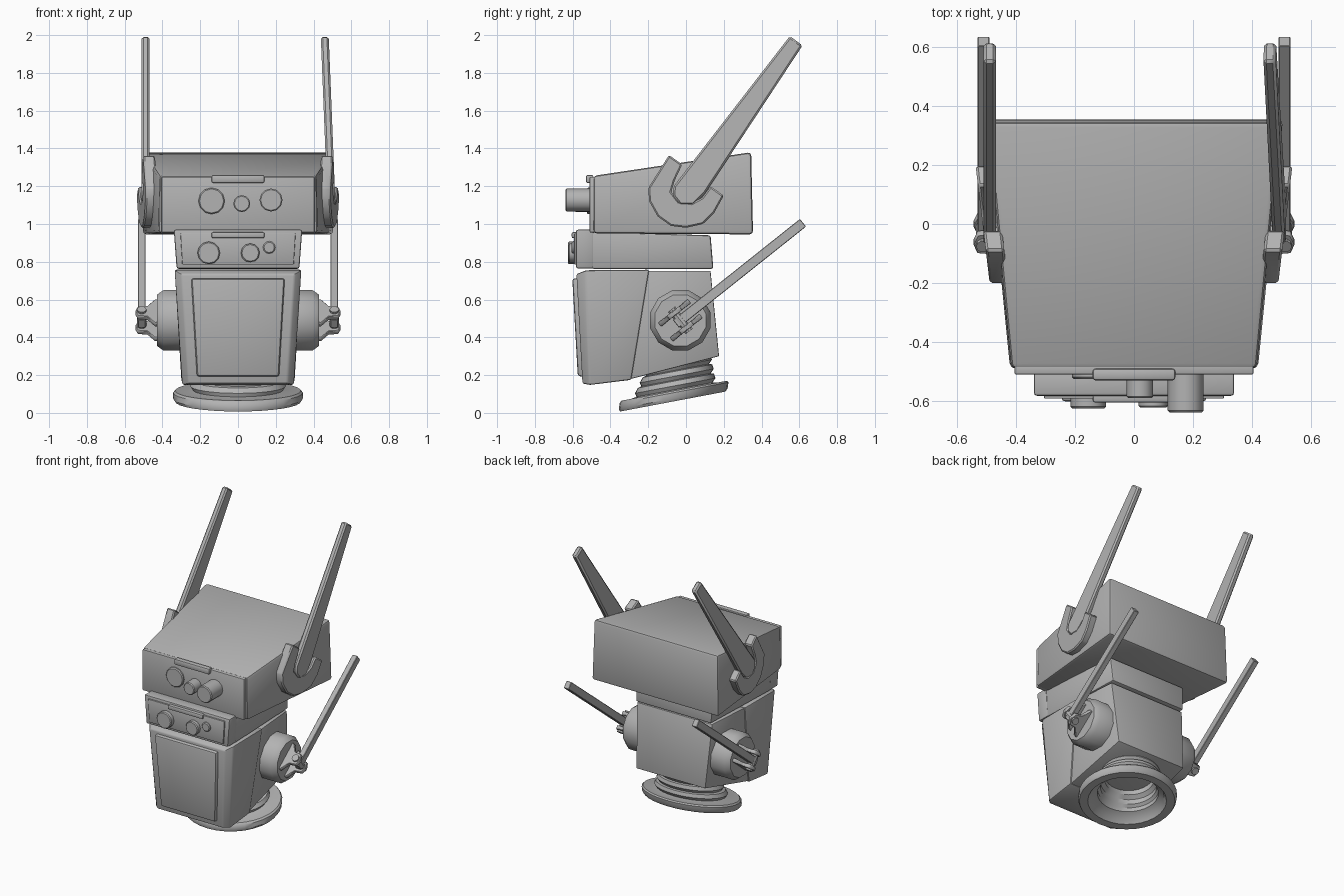
import bpy, bmesh
from math import radians, pi, cos, sin
from mathutils import Matrix

cube = bpy.data.objects.get("Cube")
if cube:
    bpy.data.objects.remove(cube, do_unlink=True)

grey = bpy.data.materials.new("plain_grey")
grey.use_nodes = True
COLOUR = (0.45, 0.45, 0.45, 1)
grey.diffuse_color = COLOUR
grey.node_tree.nodes["Principled BSDF"].inputs["Base Color"].default_value = COLOUR
parts = []

MIRROR = {1: Matrix.Identity(4), -1: Matrix.Scale(-1, 4, (1, 0, 0))}
SIDE_PLANE = Matrix(((0, 0, 1, 0), (1, 0, 0, 0), (0, 1, 0, 0), (0, 0, 0, 1)))
FORWARD = Matrix.Rotation(pi / 2, 4, 'X')
SIDEWAYS = Matrix.Rotation(pi / 2, 4, 'Y')


def finish(name, bm, matrix=None, bevel=0.0, segments=2):
    if matrix:
        bm.transform(matrix)
    bmesh.ops.recalc_face_normals(bm, faces=bm.faces[:])
    if bevel:
        edges = [e for e in bm.edges if e.is_manifold and e.calc_face_angle(0) > 0.5]
        bmesh.ops.bevel(bm, geom=edges, offset=bevel, segments=segments,
                        profile=0.5, affect='EDGES', clamp_overlap=True)
    mesh = bpy.data.meshes.new(name)
    bm.to_mesh(mesh)
    bm.free()
    mesh.materials.append(grey)
    ob = bpy.data.objects.new(name, mesh)
    bpy.context.scene.collection.objects.link(ob)
    parts.append(ob)


def skin(bm, rings, cap=True, loop=False):
    n = len(rings[0])
    pairs = list(zip(rings, rings[1:])) + ([(rings[-1], rings[0])] if loop else [])
    for a, b in pairs:
        for i in range(n):
            j = (i + 1) % n
            bm.faces.new((a[i], a[j], b[j], b[i]))
    if cap and not loop:
        bm.faces.new(rings[0])
        bm.faces.new(rings[-1])


def loft(name, sections, bevel=0.015):
    """Box from sections: bottom y, top y, bottom half width, top half width, z0, z1."""
    bm = bmesh.new()
    rings = [[bm.verts.new(p) for p in ((-wb, yb, z0), (wb, yb, z0), (wt, yt, z1), (-wt, yt, z1))]
             for yb, yt, wb, wt, z0, z1 in sections]
    skin(bm, rings)
    finish(name, bm, bevel=bevel)


def prism(name, outline, lo, hi, matrix, bevel=0.008):
    bm = bmesh.new()
    skin(bm, [[bm.verts.new((a, b, c)) for a, b in outline] for c in (lo, hi)])
    finish(name, bm, matrix, bevel, 1)


def lathe(name, profile, matrix, sides=12, loop=False):
    bm = bmesh.new()
    rings = [[bm.verts.new((r * cos(2 * pi * i / sides), r * sin(2 * pi * i / sides), h))
              for i in range(sides)] for r, h in profile]
    skin(bm, rings, loop=loop)
    finish(name, bm, matrix)


def dial(name, x, z, r, back, front):
    length = back - front
    lathe(name, [(r, 0), (r, length - 0.006), (r - 0.006, length)],
          Matrix.Translation((x, back, z)) @ FORWARD, 12)


# Upper head and its front panel
loft("upper_head", [(-0.49, -0.49, 0.42, 0.415, 0.95, 1.255),
                    (0.355, 0.345, 0.505, 0.495, 0.945, 1.38)], 0.018)
loft("upper_panel", [(-0.51, -0.51, 0.405, 0.405, 0.955, 1.25),
                     (-0.47, -0.47, 0.405, 0.405, 0.955, 1.25)], 0.006)
loft("upper_panel_bar", [(-0.53, -0.53, 0.14, 0.14, 1.217, 1.26),
                         (-0.49, -0.49, 0.14, 0.14, 1.217, 1.26)], 0.01)
dial("upper_wide_dial", -0.14, 1.122, 0.07, -0.49, -0.525)
dial("upper_small_dial", 0.02, 1.108, 0.045, -0.49, -0.59)
dial("upper_long_dial", 0.175, 1.127, 0.061, -0.49, -0.638)

# Middle band and its front panel
loft("middle_band", [(-0.5, -0.5, 0.325, 0.335, 0.762, 0.96),
                     (0.145, 0.13, 0.30, 0.31, 0.762, 0.94)], 0.012)
loft("middle_front", [(-0.582, -0.582, 0.325, 0.34, 0.765, 0.97),
                      (-0.49, -0.49, 0.325, 0.34, 0.765, 0.97)], 0.01)
loft("middle_panel", [(-0.592, -0.592, 0.295, 0.305, 0.785, 0.95),
                      (-0.57, -0.57, 0.295, 0.305, 0.785, 0.95)], 0.004)
loft("middle_panel_bar", [(-0.605, -0.605, 0.14, 0.14, 0.925, 0.957),
                          (-0.57, -0.57, 0.14, 0.14, 0.925, 0.957)], 0.008)
dial("middle_left_dial", -0.155, 0.847, 0.06, -0.58, -0.625)
dial("middle_centre_dial", 0.065, 0.847, 0.05, -0.58, -0.622)
dial("middle_small_dial", 0.165, 0.876, 0.033, -0.58, -0.605)

# Jaw: thicker front shell, slimmer rear, raised face plate
loft("jaw_front", [(-0.548, -0.58, 0.26, 0.30, 0.155, 0.735),
                   (-0.51, -0.53, 0.295, 0.335, 0.148, 0.755),
                   (-0.29, -0.195, 0.30, 0.335, 0.175, 0.758)], 0.01)
loft("jaw_rear", [(-0.31, -0.215, 0.292, 0.327, 0.175, 0.752),
                  (0.175, 0.13, 0.275, 0.30, 0.30, 0.752)], 0.006)
loft("jaw_plate", [(-0.573, -0.602, 0.215, 0.245, 0.195, 0.71),
                   (-0.53, -0.56, 0.22, 0.25, 0.19, 0.715)], 0.012)

# Hollow ribbed neck with a tilted oval foot
lean = Matrix.Identity(4)
lean[1][2] = 0.35
neck_frame = (Matrix.Translation((0, -0.07, 0.06)) @ Matrix.Rotation(radians(10.7), 4, 'X')
              @ lean @ Matrix.Diagonal((0.343, 0.293, 1, 1)))
lathe("neck", [(0.97, 0), (1, 0.015), (1, 0.045), (0.97, 0.055), (0.8, 0.055), (0.7, 0.06),
               (0.74, 0.08), (0.70, 0.105), (0.64, 0.11), (0.68, 0.13), (0.64, 0.155),
               (0.58, 0.16), (0.62, 0.18), (0.58, 0.21), (0.56, 0.25), (0.5, 0.25),
               (0.5, 0.14), (0.57, 0.12), (0.57, 0.09), (0.62, 0.075), (0.62, 0.05),
               (0.74, 0.03), (0.8, 0)], neck_frame, 32, loop=True)

# Outlines of the antenna and its horseshoe collar, seen from the side
BLADE = [(0.55, 1.995), (-0.065, 1.20), (-0.07, 1.15), (-0.03, 1.10),
         (0.04, 1.10), (0.10, 1.16), (0.617, 1.945)]
COLLAR = [(-0.09, 1.365), (-0.2, 1.19), (-0.195, 1.12), (-0.15, 1.04), (-0.08, 0.99),
          (0, 0.98), (0.09, 1.0), (0.15, 1.06), (0.2, 1.15), (0.13, 1.2), (0.085, 1.14),
          (0.03, 1.11), (-0.04, 1.12), (-0.078, 1.17), (-0.06, 1.23), (-0.02, 1.315)]
CLEVIS = [(0.41, -0.1), (0.44, -0.1), (0.48, -0.045), (0.53, -0.04), (0.545, 0),
          (0.53, 0.04), (0.48, 0.045), (0.44, 0.1), (0.41, 0.1)]

for side, name in ((1, "left"), (-1, "right")):
    flip = MIRROR[side]
    # Antenna, with the left one leaning slightly inwards
    tilt = Matrix.Identity(4)
    if side == 1:
        tilt[0][2], tilt[0][3] = -0.04, 0.05
    prism(name + "_antenna", BLADE, 0.468, 0.51, flip @ tilt @ SIDE_PLANE, 0.01)
    flare = Matrix.Identity(4)
    flare[0][1] = 0.12
    prism(name + "_antenna_collar", COLLAR, 0.45, 0.513, flip @ flare @ SIDE_PLANE)

    # Round ear
    hub = flip @ Matrix.Translation((0, -0.03, 0.49))
    lathe(name + "_ear", [(0.165, 0.26), (0.165, 0.395), (0.14, 0.43)],
          hub @ SIDEWAYS @ Matrix.Rotation(pi / 12, 4, 'Z'), 12)

    # Clevis plates, pin and lever in the lever's own frame
    lever = hub @ Matrix.Rotation(radians(-51.5), 4, 'X')
    for offset, place in ((-0.05, "upper"), (0.05, "lower")):
        prism(name + "_clevis_" + place, CLEVIS, offset - 0.013, offset + 0.013,
              lever @ FORWARD.inverted() @ Matrix.Scale(-1, 4, (0, 1, 0)), 0.003)
    lathe(name + "_pin", [(0.025, -0.075), (0.025, 0.075)],
          lever @ Matrix.Translation((0.51, 0, 0)) @ FORWARD, 10)
    prism(name + "_lever", [(0.49, -0.026), (0.53, -0.026), (0.53, 0.026), (0.49, 0.026)],
          -0.03, 0.83, lever, 0.003)

# Smooth the rounded edges, keep the corners sharp
for ob in parts:
    ob.select_set(True)
bpy.context.view_layer.objects.active = parts[0]
bpy.ops.object.shade_smooth_by_angle(angle=radians(35))
